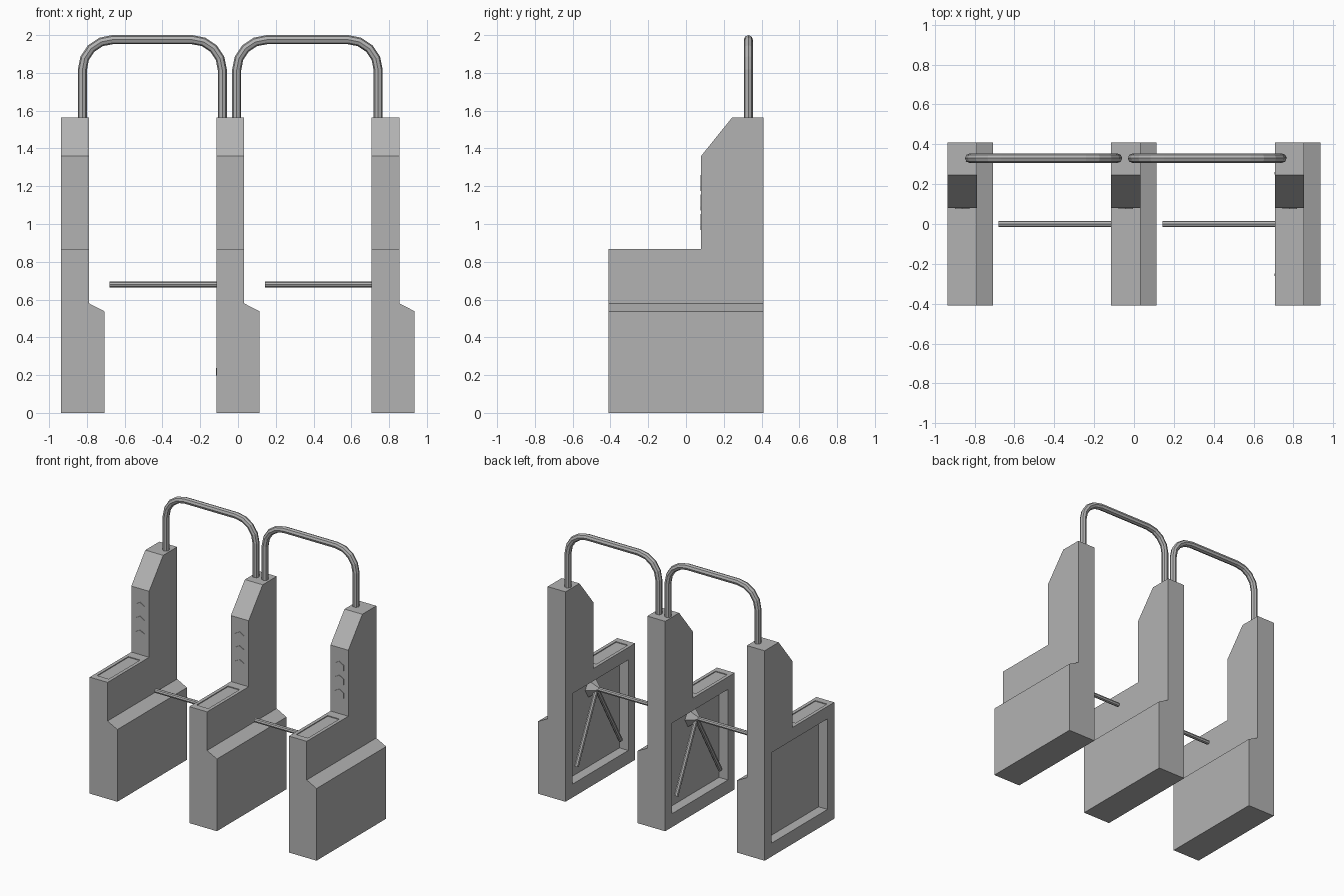
import bpy, bmesh
from math import sin, cos, pi
from mathutils import Vector

cube = bpy.data.objects.get("Cube")
if cube:
    bpy.data.objects.remove(cube, do_unlink=True)

grey = bpy.data.materials.new("light grey metal")
grey.use_nodes = True
COLOUR = (0.45, 0.45, 0.45, 1)
grey.diffuse_color = COLOUR
grey.node_tree.nodes["Principled BSDF"].inputs["Base Color"].default_value = COLOUR


def add_object(name, bm):
    bmesh.ops.recalc_face_normals(bm, faces=bm.faces)
    mesh = bpy.data.meshes.new(name)
    bm.to_mesh(mesh)
    bm.free()
    mesh.materials.append(grey)
    obj = bpy.data.objects.new(name, mesh)
    bpy.context.collection.objects.link(obj)
    return obj


def prism(name, outline, sweep):
    """Sweep a closed outline of 3D points along a vector."""
    bm = bmesh.new()
    face = bm.faces.new([bm.verts.new(p) for p in outline])
    ext = bmesh.ops.extrude_face_region(bm, geom=[face], use_keep_orig=True)
    moved = [v for v in ext["geom"] if isinstance(v, bmesh.types.BMVert)]
    bmesh.ops.translate(bm, verts=moved, vec=sweep)
    return add_object(name, bm)


def rod(name, start, end, r1, r2, sides):
    """Straight round bar or cone between two points."""
    a, b = Vector(start), Vector(end)
    bm = bmesh.new()
    bmesh.ops.create_cone(bm, cap_ends=True, segments=sides, radius1=r1,
                          radius2=r2, depth=(b - a).length)
    turn = Vector((0, 0, 1)).rotation_difference(b - a)
    for v in bm.verts:
        v.co = turn @ v.co + (a + b) / 2
    return add_object(name, bm)


def combine(target, tool, operation):
    mod = target.modifiers.new(operation, "BOOLEAN")
    mod.object, mod.operation, mod.solver = tool, operation, "EXACT"
    bpy.context.view_layer.objects.active = target
    bpy.ops.object.modifier_apply(modifier=mod.name)
    bpy.data.objects.remove(tool, do_unlink=True)


def box(name, low, high):
    (x, y, z), (X, Y, Z) = low, high
    return prism(name, [(x, y, z), (X, y, z), (X, Y, z), (x, Y, z)], (0, 0, Z - z))


HALF_DEPTH, WIDTH, FLARE = 0.41, 0.147, 0.228
SIDE = [(-HALF_DEPTH, 0), (HALF_DEPTH, 0), (HALF_DEPTH, 1.565), (0.245, 1.565),
        (0.08, 1.36), (0.08, 0.868), (-HALF_DEPTH, 0.868)]


def gate_post(side, x):
    # Stepped cabinet with a flared lower casing on its left
    body = prism(side + "_post", [(x, y, z) for y, z in SIDE], (WIDTH, 0, 0))
    flare = [(x + WIDTH, 0), (x + FLARE, 0), (x + FLARE, 0.538), (x + WIDTH, 0.58)]
    casing = prism(side + "_casing", [(px, -HALF_DEPTH, pz) for px, pz in flare],
                   (0, 2 * HALF_DEPTH, 0))
    combine(body, casing, "UNION")
    # Recess on the right side and shallow tray in the counter top
    combine(body, box("recess_cutter", (x - 0.1, -0.33, 0.1), (x + 0.073, 0.33, 0.775)),
            "DIFFERENCE")
    combine(body, box("tray_cutter", (x + 0.025, -0.36, 0.862), (x + 0.122, 0.01, 0.95)),
            "DIFFERENCE")
    # Three hexagonal indicator lamps
    for i in range(3):
        z = 1.217 - 0.103 * i
        rod(f"{side}_lamp_{i + 1}", (x + WIDTH / 2, 0.081, z),
            (x + WIDTH / 2, 0.076, z), 0.042, 0.042, 6)


def turnstile(side, x):
    # Hub in the recess, one level bar and two lowered bars
    rod(side + "_hub", (x + 0.075, 0, 0.68), (x + 0.005, 0, 0.68), 0.075, 0.015, 6)
    rod(side + "_level_bar", (x + 0.03, 0, 0.68), (x - 0.565, 0, 0.68), 0.016, 0.016, 8)
    for s in (-1, 1):
        rod(f"{side}_lowered_bar_{'front' if s < 0 else 'back'}",
            (x + 0.03, 0, 0.68), (x + 0.0145, s * 0.26, 0.2), 0.016, 0.016, 8)


def hoop(name, x1, x2, radius=0.16, top=1.976, y=0.33, steps=4):
    # Bent overhead tube
    path = [(x1, y, 1.55)]
    for cx, start in ((x1 + radius, pi), (x2 - radius, pi / 2)):
        for i in range(steps + 1):
            a = start - i * pi / 2 / steps
            path.append((cx + radius * cos(a), y, top - radius + radius * sin(a)))
    path.append((x2, y, 1.55))
    curve = bpy.data.curves.new(name, "CURVE")
    curve.dimensions = "3D"
    curve.bevel_depth, curve.bevel_resolution = 0.024, 2
    curve.use_fill_caps = True
    spline = curve.splines.new("POLY")
    spline.points.add(len(path) - 1)
    for point, co in zip(spline.points, path):
        point.co = (*co, 1)
    spline.use_smooth = False
    curve.materials.append(grey)
    obj = bpy.data.objects.new(name, curve)
    bpy.context.collection.objects.link(obj)
    bpy.ops.object.select_all(action="DESELECT")
    obj.select_set(True)
    bpy.context.view_layer.objects.active = obj
    bpy.ops.object.convert(target="MESH")


for side, x in (("right", -0.936), ("middle", -0.115), ("left", 0.707)):
    gate_post(side, x)
    if side != "right":
        turnstile(side, x)

hoop("right_hoop", -0.824, -0.083)
hoop("left_hoop", -0.007, 0.742)
